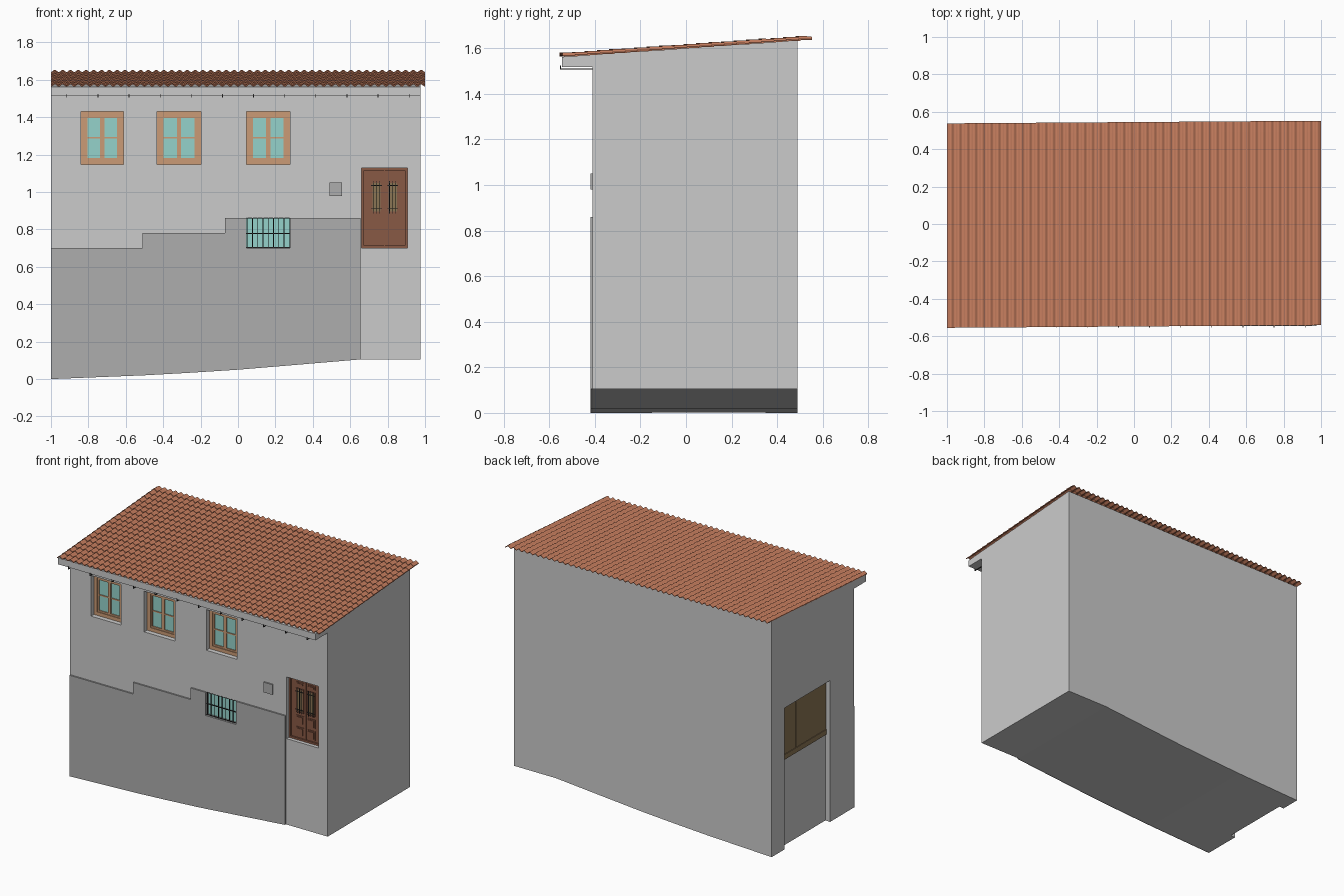
import bpy, bmesh, math

if "Cube" in bpy.data.objects:
    bpy.data.objects.remove(bpy.data.objects["Cube"])


def mat(name, r, g, b):
    m = bpy.data.materials.new(name)
    m.diffuse_color = (r, g, b, 1)
    m.use_nodes = True
    m.node_tree.nodes["Principled BSDF"].inputs["Base Color"].default_value = m.diffuse_color
    return m


TILE = mat("terracotta", 0.6, 0.22, 0.12)
TAN = mat("tan_wood", 0.6, 0.33, 0.18)
GLASS = mat("glass", 0.3, 0.65, 0.6)
BROWN = mat("brown_wood", 0.25, 0.1, 0.06)
DARKWOOD = mat("dark_wood", 0.26, 0.18, 0.09)
IRON = mat("iron", 0.03, 0.03, 0.03)
DARK = mat("dark_render", 0.42, 0.42, 0.42)


def finish(name, bm, material=None):
    bmesh.ops.recalc_face_normals(bm, faces=bm.faces[:])
    me = bpy.data.meshes.new(name)
    bm.to_mesh(me)
    bm.free()
    ob = bpy.data.objects.new(name, me)
    bpy.context.collection.objects.link(ob)
    if material:
        me.materials.append(material)
    return ob


def boxes(name, items, material=None):
    """One object from boxes given as (x0, x1, y0, y1, z0, z1)."""
    bm = bmesh.new()
    for x0, x1, y0, y1, z0, z1 in items:
        vs = bmesh.ops.create_cube(bm, size=1)["verts"]
        for v in vs:
            v.co = (x0 + (v.co.x + .5) * (x1 - x0), y0 + (v.co.y + .5) * (y1 - y0),
                    z0 + (v.co.z + .5) * (z1 - z0))
    return finish(name, bm, material)


def loft(name, rings, material=None):
    """Closed solid through a list of equal-length rings."""
    bm = bmesh.new()
    add_loft(bm, rings)
    return finish(name, bm, material)


def add_loft(bm, rings):
    rows = [[bm.verts.new(p) for p in r] for r in rings]
    n = len(rows[0])
    for a, b in zip(rows, rows[1:]):
        for i in range(n):
            bm.faces.new((a[i], a[(i + 1) % n], b[(i + 1) % n], b[i]))
    bm.faces.new(rows[0])
    bm.faces.new(rows[-1][::-1])


def frame(x0, x1, z0, z1, w, y0, y1):
    """Four boxes round a rectangle."""
    return [(x0, x0 + w, y0, y1, z0, z1), (x1 - w, x1, y0, y1, z0, z1),
            (x0 + w, x1 - w, y0, y1, z0, z0 + w), (x0 + w, x1 - w, y0, y1, z1 - w, z1)]


def roof_z(y):
    return 1.56 + 0.07 * (y + 0.55)


FRONT, BACK, XR = -0.41, 0.49, 0.975
GROUND = [(-1, 0), (-0.75, 0.01), (-0.5, 0.02), (-0.25, 0.034), (0, 0.05),
          (0.3, 0.075), (0.655, 0.105)]
WINDOWS = [(-0.84, -0.612), (-0.432, -0.197), (0.045, 0.278)]

# House body: sloped top, ground line rising to the right
body = loft("house_walls", [[(x, FRONT, z), (x, BACK, z), (x, BACK, roof_z(BACK) + .002),
                             (x, FRONT, roof_z(FRONT) + .002)]
                            for x, z in GROUND + [(XR, 0.105)]])

# Openings: windows, cellar window, front door, side gate
cuts = [(a, b, -0.6, FRONT + 0.05, 1.148, 1.43) for a, b in WINDOWS]
cuts += [(0.045, 0.278, -0.6, FRONT + 0.03, 0.70, 0.86),
         (0.66, 0.905, -0.6, FRONT + 0.045, 0.70, 1.128),
         (-1.2, -0.965, -0.15, 0.35, -0.2, 0.98)]
cutter = boxes("opening_cutter", cuts)
cutter.hide_render = True
mod = body.modifiers.new("openings", 'BOOLEAN')
mod.operation = 'DIFFERENCE'
mod.solver = 'EXACT'
mod.object = cutter
bpy.context.view_layer.objects.active = body
bpy.ops.object.modifier_apply(modifier=mod.name)
bpy.data.objects.remove(cutter)

# Stepped plinth with the cellar window notch
outline = GROUND + [(0.655, 0.86), (0.278, 0.86), (0.278, 0.70), (0.045, 0.70), (0.045, 0.86),
                    (-0.07, 0.86), (-0.07, 0.78), (-0.51, 0.78), (-0.51, 0.70), (-1, 0.70)]
loft("stepped_plinth", [[(x, y, z) for x, z in outline] for y in (-0.42, FRONT + .001)], DARK)
boxes("meter_box", [(0.49, 0.557, -0.42, -0.40, 0.98, 1.05)], DARK)

# Eave soffit under the front overhang
loft("eave", [[(x, -0.545, 1.517), (x, FRONT, 1.517), (x, FRONT, roof_z(FRONT) + .002),
               (x, -0.545, roof_z(-0.545) + .002)] for x in (-1, XR)])

# Hooked rods below the eave
rods = []
for i in range(12):
    x = -0.915 + i * 0.1664
    rods += [(x - .002, x + .002, -0.55, FRONT + .01, 1.506, 1.511),
             (x - .002, x + .002, -0.553, -0.549, 1.506, 1.524)]
boxes("eave_rods", rods, IRON)

# Upper windows: frame, two casements, glazing bars, glass
yw = FRONT + 0.05
for n, (a, b) in enumerate(WINDOWS, 1):
    z0, z1, c = 1.148, 1.43, (a + b) / 2
    parts = frame(a, b, z0, z1, 0.024, yw - .018, yw + .002)
    for l, r in ((a + .024, c), (c, b - .024)):
        parts += frame(l, r, z0 + .024, z1 - .024, 0.011, yw - .013, yw + .002)
        parts.append((l + .011, r - .011, yw - .011, yw, 1.285, 1.293))
    boxes(f"window_frame_{n}", parts, TAN)
    boxes(f"window_glass_{n}", [(a + .02, b - .02, yw - .006, yw + .001, z0 + .02, z1 - .02)], GLASS)

# Cellar window with iron bars
boxes("cellar_glass", [(0.045, 0.278, FRONT + .022, FRONT + .031, 0.70, 0.86)], GLASS)
bars = [(x - .002, x + .002, -0.408, -0.404, 0.70, 0.86)
        for x in [0.05 + i * 0.028 for i in range(9)]]
bars += [(0.045, 0.278, -0.409, -0.403, z - .002, z + .002) for z in (0.703, 0.778, 0.857)]
boxes("cellar_bars", bars, IRON)

# Front door: frame, two leaves with raised panels and grilles
yd = FRONT + 0.045
door = frame(0.66, 0.905, 0.70, 1.128, 0.013, yd - .02, yd + .002)
door += [(0.67, 0.895, yd - .01, yd + .002, 0.705, 1.12),
         (0.781, 0.787, yd - .014, yd, 0.713, 1.115)]
grille, panes = [], []
for a, b in ((0.712, 0.77), (0.798, 0.856)):
    for z0, z1 in ((1.073, 1.1), (0.805, 0.868), (0.725, 0.788)):
        door += [(a, b, yd - .014, yd, z0, z1), (a + .008, b - .008, yd - .018, yd, z0 + .008, z1 - .008)]
    door += frame(a, b, 0.89, 1.055, 0.007, yd - .017, yd)
    panes.append((a + .007, b - .007, yd - .011, yd, 0.897, 1.048))
    grille += [(x - .0015, x + .0015, yd - .021, yd - .017, 0.885, 1.06)
               for x in (a + .012, (a + b) / 2, b - .012)]
    grille += [(a, b, yd - .021, yd - .017, z - .0015, z + .0015) for z in (0.91, 1.035)]
boxes("front_door", door, BROWN)
boxes("door_panes", panes, DARKWOOD)
boxes("door_grilles", grille, IRON)

# Side gate boards above the recessed left wall
gate = [(-0.970, -0.96, -0.15 + i * 0.1667 + .001, 0.0167 + i * 0.1667 - .001, 0.635, 0.98)
        for i in range(3)]
gate += [(-0.974, -0.96, -0.15, 0.35, 0.60, 0.635), (-0.968, -0.96, -0.15, 0.35, 0.63, 0.98)]
boxes("side_gate", gate, DARKWOOD)

# Roof: overlapping rows of wavy tiles
ROWS, COLS, SEG = 20, 48, 8
bm = bmesh.new()
step = 1.09 / ROWS
for r in range(ROWS):
    y0 = -0.548 + r * step
    y1 = min(y0 + step + 0.01, 0.545)
    rings = []
    for i in range(COLS * SEG + 1):
        x = -1 + 2 * i / (COLS * SEG)
        h = 0.006 * (1 - math.cos(2 * math.pi * i / SEG))
        s = 0.007 * x
        zf, zb = roof_z(y0) + h + 0.005, roof_z(y1) + h
        rings.append([(x, y0 + s, zf - .002), (x, y1 + s, zb), (x, y1 + s, zb + .004), (x, y0 + s, zf + .004)])
    add_loft(bm, rings)
roof = finish("tiled_roof", bm, TILE)
bpy.ops.object.select_all(action='DESELECT')
roof.select_set(True)
bpy.context.view_layer.objects.active = roof
bpy.ops.object.shade_smooth_by_angle(angle=math.radians(40))
